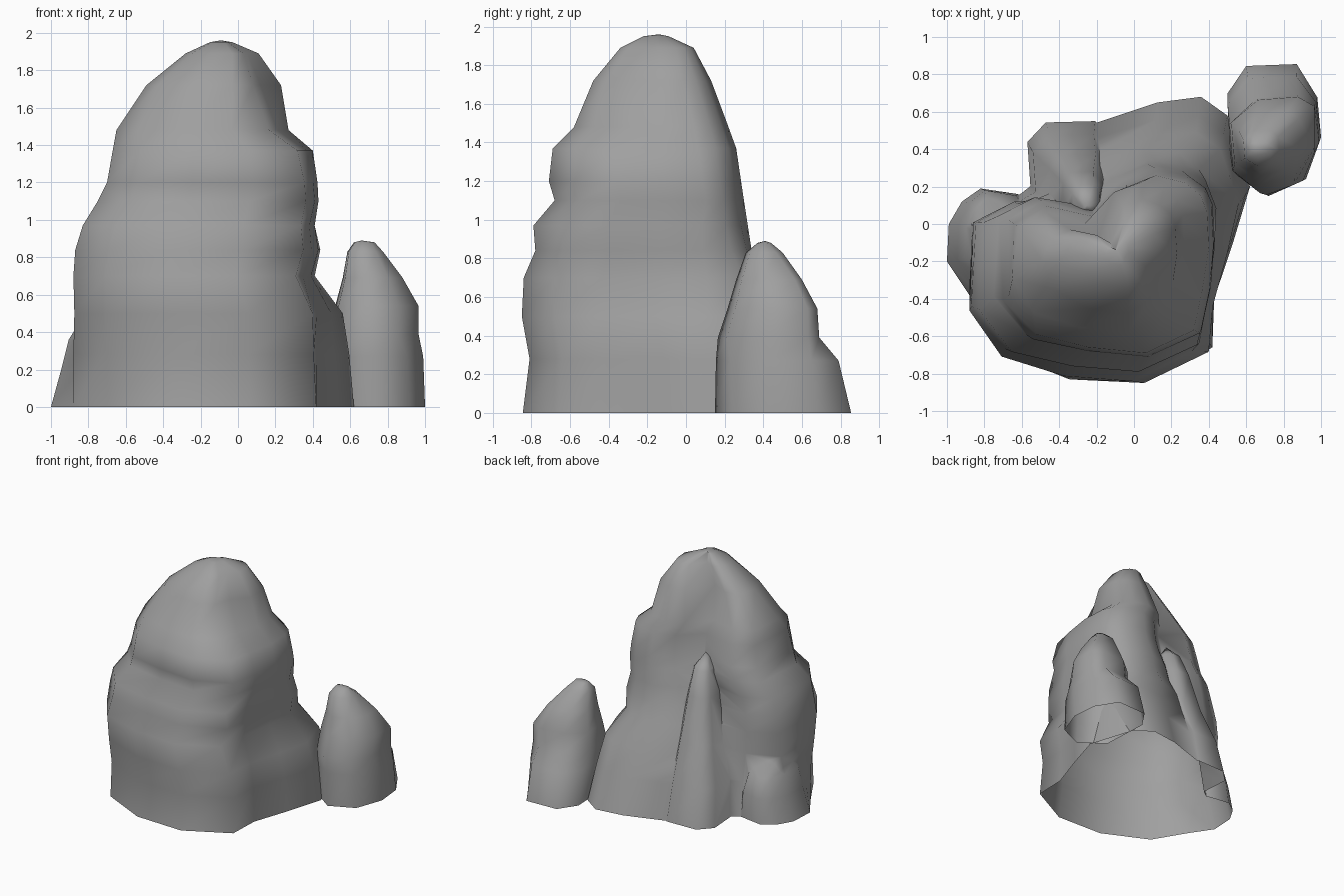
import bpy, bmesh, math

if "Cube" in bpy.data.objects:
    bpy.data.objects.remove(bpy.data.objects["Cube"])

stone = bpy.data.materials.new("stone")
stone.diffuse_color = (.35, .35, .35, 1)
stone.use_nodes = True
stone.node_tree.nodes["Principled BSDF"].inputs["Base Color"].default_value = stone.diffuse_color


def fit(outline, box):
    """Stretch an outline so it fills the box (xmin, xmax, ymin, ymax)."""
    xs = [p[0] for p in outline]
    ys = [p[1] for p in outline]
    x0, x1, y0, y1 = box
    return [(x0 + (x - min(xs)) / (max(xs) - min(xs)) * (x1 - x0),
             y0 + (y - min(ys)) / (max(ys) - min(ys)) * (y1 - y0)) for x, y in outline]


def blend(shapes, t):
    i = min(int(t), len(shapes) - 2)
    f = t - i
    return [(a[0] + (b[0] - a[0]) * f, a[1] + (b[1] - a[1]) * f)
            for a, b in zip(shapes[i], shapes[i + 1])]


def rock(name, shapes, levels, apex):
    """Loft blended outlines through levels (z, blend, box) to a closed solid."""
    bm = bmesh.new()
    rings = []
    for z, t, box in levels:
        outline = blend(shapes, t) if len(shapes) > 1 else shapes[0]
        rings.append([bm.verts.new((x, y, z)) for x, y in fit(outline, box)])
    n = len(rings[0])
    bm.faces.new(rings[0][::-1])
    for lo, hi in zip(rings, rings[1:]):
        for i in range(n):
            j = (i + 1) % n
            bm.faces.new((lo[i], lo[j], hi[j], hi[i]))
    tip = bm.verts.new(apex)
    for i in range(n):
        bm.faces.new((rings[-1][i], rings[-1][(i + 1) % n], tip))
    mesh = bpy.data.meshes.new(name)
    bm.to_mesh(mesh)
    bm.free()
    mesh.materials.append(stone)
    ob = bpy.data.objects.new(name, mesh)
    bpy.context.collection.objects.link(ob)
    return ob


def select(ob):
    bpy.ops.object.select_all(action='DESELECT')
    ob.select_set(True)
    bpy.context.view_layer.objects.active = ob


def finish(ob):
    """Open the underside and shade smooth."""
    bm = bmesh.new()
    bm.from_mesh(ob.data)
    under = [f for f in bm.faces if all(abs(v.co.z) < .002 for v in f.verts)]
    bmesh.ops.delete(bm, geom=under, context='FACES')
    bm.to_mesh(ob.data)
    bm.free()
    select(ob)
    bpy.ops.object.shade_smooth_by_angle(angle=math.radians(85))


# Main boulder: foot, waist and crown outlines
foot = [(-.87, -.38), (-.71, -.65), (-.34, -.83), (.07, -.845), (.42, -.66), (.43, -.4), (.53, -.1),
        (.62, .2), (.5, .58), (.36, .68), (.13, .65), (-.2, .54), (-.42, .3), (-.6, .16), (-.87, .05)]
waist = [(-.8, -.4), (-.62, -.61), (-.3, -.67), (.05, -.7), (.36, -.57), (.41, -.35), (.43, -.1),
         (.42, .1), (.38, .19), (.28, .26), (.1, .3), (-.08, .23), (-.27, .09), (-.57, .14), (-.77, .04)]
crown = [(-.49, -.2), (-.43, -.35), (-.25, -.45), (-.03, -.48), (.08, -.41), (.12, -.28), (.23, -.16),
         (.22, -.02), (.2, .05), (.14, .1), (.05, .13), (-.06, .1), (-.2, -.1), (-.34, -.03), (-.45, -.08)]
boulder = rock("main_boulder", [foot, waist, crown], [
    (0, 0, (-.88, .62, -.845, .68)),
    (.28, .08, (-.88, .595, -.81, .58)),
    (.5, .3, (-.875, .56, -.85, .49)),
    (.7, .7, (-.88, .41, -.84, .40)),
    (.84, .8, (-.87, .44, -.78, .34)),
    (.97, .9, (-.83, .41, -.79, .32)),
    (1.1, 1, (-.75, .43, -.68, .30)),
    (1.2, 1.05, (-.70, .425, -.71, .285)),
    (1.37, 1.2, (-.67, .40, -.69, .26)),
    (1.48, 1.5, (-.65, .27, -.58, .22)),
    (1.72, 2, (-.49, .23, -.48, .13)),
    (1.89, 2, (-.28, .11, -.34, .04)),
    (1.95, 2, (-.15, -.03, -.22, -.09)),
], (-.09, -.14, 1.96))

# Separate smaller boulder at the back right: rounder foot, squarer shoulder
oval = [(.52, .3), (.72, .16), (.92, .25), (1, .47), (.98, .68), (.87, .855), (.6, .845), (.5, .7)]
shoulder = [(.52, .32), (.68, .16), (.88, .22), (1, .45), (1, .78), (.9, .855), (.66, .83), (.5, .65)]
finish(rock("small_boulder", [oval, shoulder], [
    (0, 0, (.5, 1, .15, .855)),
    (.27, .2, (.5, .99, .155, .79)),
    (.39, 1, (.51, .965, .165, .69)),
    (.54, 1, (.52, .965, .215, .68)),
    (.69, 1, (.56, .88, .26, .6)),
    (.83, .5, (.585, .775, .31, .5)),
    (.88, 0, (.62, .73, .37, .44)),
], (.66, .41, .89)))

# Narrow spire against the back
spire = rock("back_spire", [oval], [
    (0, 0, (-.57, -.08, .05, .55)),
    (.3, 0, (-.54, -.1, .04, .48)),
    (.6, 0, (-.45, -.12, .02, .37)),
    (.95, 0, (-.38, -.16, .0, .28)),
    (1.14, 0, (-.33, -.18, .0, .21)),
], (-.25, .1, 1.25))

# Low lump at the left foot
pebble = [(-1, -.2), (-.88, -.38), (-.6, -.38), (-.5, 0), (-.62, .16), (-.82, .19), (-.92, .12), (-.99, 0)]
lump = rock("left_foot_lump", [pebble], [
    (0, 0, (-1, -.5, -.38, .19)),
    (.2, 0, (-.945, -.53, -.36, .18)),
    (.36, 0, (-.905, -.58, -.33, .14)),
], (-.78, -.08, .56))

# Fuse spire and lump into the main boulder
for part in (spire, lump):
    select(boulder)
    mod = boulder.modifiers.new("fuse", 'BOOLEAN')
    mod.operation = 'UNION'
    mod.solver = 'EXACT'
    mod.object = part
    bpy.ops.object.modifier_apply(modifier=mod.name)
    bpy.data.objects.remove(part)
finish(boulder)
